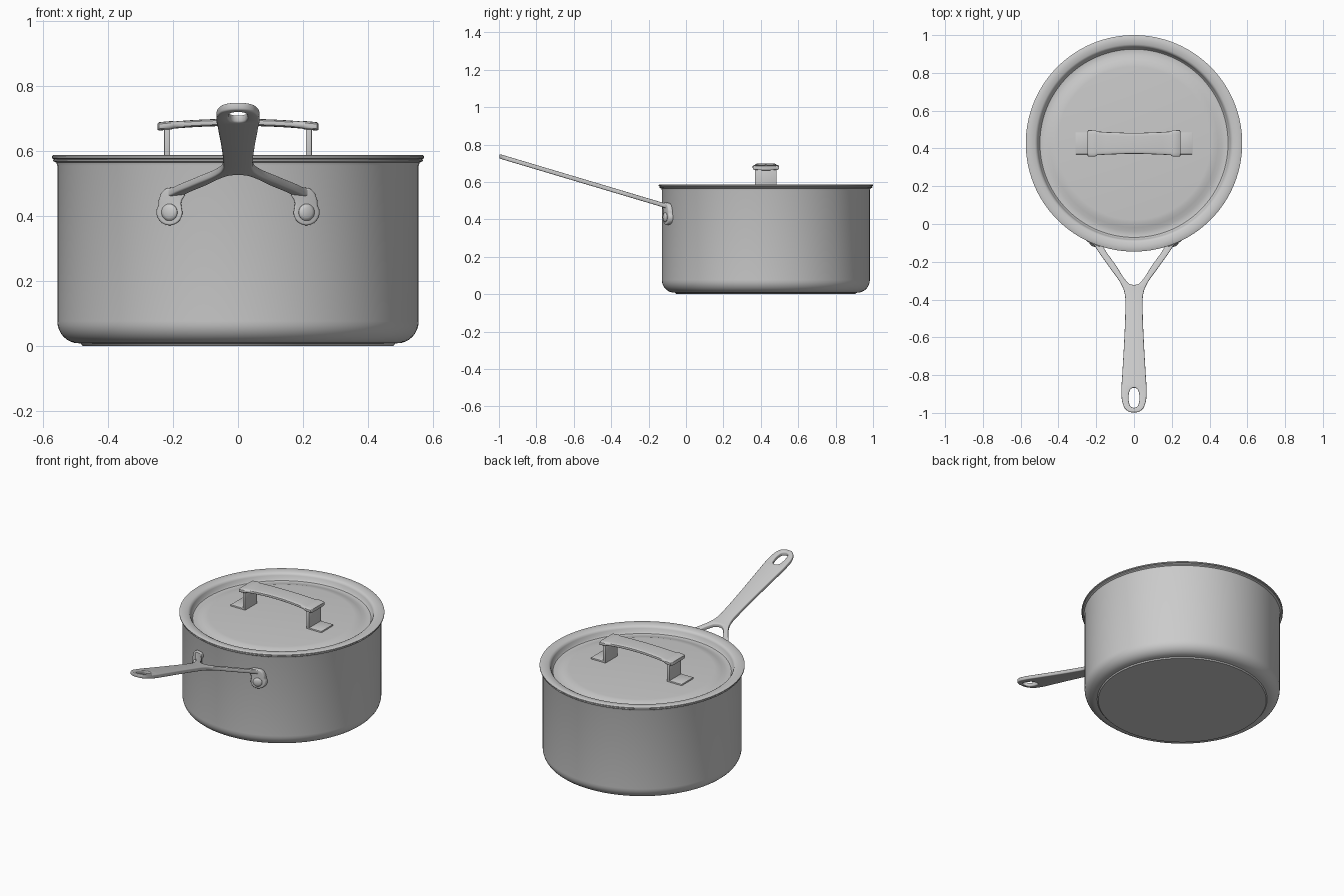
import bpy, bmesh, math
from mathutils import Vector

cube = bpy.data.objects.get("Cube")
if cube:
    bpy.data.objects.remove(cube, do_unlink=True)

CY = 0.427      # pot axis
WALL = 0.556    # pot outer radius

steel = bpy.data.materials.new("brushed_steel")
steel.use_nodes = True
steel.diffuse_color = (0.6, 0.6, 0.6, 1)
steel.node_tree.nodes["Principled BSDF"].inputs["Base Color"].default_value = (0.6, 0.6, 0.6, 1)


def activate(obj):
    bpy.ops.object.select_all(action='DESELECT')
    obj.select_set(True)
    bpy.context.view_layer.objects.active = obj


def finish(obj, angle=35):
    activate(obj)
    bpy.ops.object.shade_smooth_by_angle(angle=math.radians(angle))


def from_bmesh(bm, name, angle=35):
    bmesh.ops.remove_doubles(bm, verts=bm.verts, dist=1e-5)
    bmesh.ops.recalc_face_normals(bm, faces=bm.faces)
    mesh = bpy.data.meshes.new(name)
    bm.to_mesh(mesh)
    bm.free()
    obj = bpy.data.objects.new(name, mesh)
    bpy.context.collection.objects.link(obj)
    mesh.materials.append(steel)
    finish(obj, angle)
    return obj


def lathe(name, profile, steps=128, angle=35):
    """Spin an (r, z) profile round the z axis."""
    bm = bmesh.new()
    vs = [bm.verts.new((r, 0, z)) for r, z in profile]
    es = [bm.edges.new(p) for p in zip(vs, vs[1:])]
    bmesh.ops.spin(bm, geom=vs + es, cent=(0, 0, 0), axis=(0, 0, 1),
                   angle=math.tau, steps=steps, use_duplicate=False)
    return from_bmesh(bm, name, angle)


def plate(name, loops, half, bevel, place):
    """Filled smooth outline with holes, thickened, then mapped by place(x, y, h)."""
    cu = bpy.data.curves.new(name, 'CURVE')
    cu.dimensions, cu.fill_mode = '2D', 'BOTH'
    cu.extrude, cu.bevel_depth, cu.offset = half - bevel, bevel, -bevel
    cu.bevel_resolution, cu.resolution_u = 2, 6
    for pts in loops:
        sp = cu.splines.new('BEZIER')
        sp.bezier_points.add(len(pts) - 1)
        sp.use_cyclic_u = True
        for bp, (x, y) in zip(sp.bezier_points, pts):
            bp.co = (x, y, 0)
            bp.handle_left_type = bp.handle_right_type = 'AUTO'
    obj = bpy.data.objects.new(name, cu)
    bpy.context.collection.objects.link(obj)
    activate(obj)
    bpy.ops.object.convert(target='MESH')
    obj = bpy.context.view_layer.objects.active
    bm = bmesh.new()
    bm.from_mesh(obj.data)
    bpy.data.objects.remove(obj, do_unlink=True)
    for v in bm.verts:
        v.co = Vector(place(*v.co))
    return from_bmesh(bm, name, 50)


def box(name, x0, x1, y0, y1, z0, z1, bevel=0.003):
    bm = bmesh.new()
    bmesh.ops.create_cube(bm, size=1)
    for v in bm.verts:
        v.co = ((x0 + x1) / 2 + v.co.x * (x1 - x0),
                (y0 + y1) / 2 + v.co.y * (y1 - y0),
                (z0 + z1) / 2 + v.co.z * (z1 - z0))
    bmesh.ops.bevel(bm, geom=bm.edges[:], offset=bevel, segments=2,
                    profile=0.5, affect='EDGES')
    return from_bmesh(bm, name)


# Pot: base disc, rounded corner, wall, flared lip and inner wall
corner = [(0.49 + 0.066 * math.sin(a), 0.076 - 0.068 * math.cos(a))
          for a in (i * math.pi / 16 for i in range(9))]
pot = lathe("pot_body", [(0, 0), (0.478, 0), (0.484, 0.007)] + corner +
            [(WALL, 0.555), (0.559, 0.564), (0.569, 0.569), (0.569, 0.574),
             (0.555, 0.575), (0.54, 0.565), (0.54, 0.08), (0.5, 0.025), (0, 0.025)])
pot.location.y = CY

# Lid: flat rim, sunken ring and low raised centre
lid = lathe("lid", [(0, 0.560), (0.405, 0.558), (0.425, 0.556), (0.445, 0.550),
                    (0.465, 0.544), (0.485, 0.541), (0.498, 0.543), (0.506, 0.552),
                    (0.510, 0.570), (0.515, 0.579), (0.524, 0.584), (0.545, 0.587),
                    (0.568, 0.587), (0.573, 0.584), (0.573, 0.578), (0.568, 0.575),
                    (0.525, 0.573), (0.515, 0.535), (0.485, 0.530), (0, 0.545)])
lid.location.y = CY

# Lid handle: posts and feet
for side, s in (("left", 1), ("right", -1)):
    xs = sorted((s * 0.209, s * 0.227))
    box(side + "_lid_post", *xs, CY - 0.058, CY + 0.058, 0.553, 0.675)
    xs = sorted((s * 0.209, s * 0.31))
    box(side + "_lid_foot", *xs, CY - 0.058, CY + 0.058, 0.552, 0.567)

# Lid handle: arched grip with wider collars at its ends
bm = bmesh.new()
rings = []
half_stations = [(0.247, 0.062, 0.010), (0.243, 0.070, 0.013), (0.206, 0.071, 0.013),
                 (0.196, 0.063, 0.011), (0.15, 0.060, 0.011), (0.10, 0.058, 0.011),
                 (0.05, 0.056, 0.011)]
stations = ([(-x, w, h) for x, w, h in half_stations] + [(0, 0.056, 0.011)] +
            half_stations[::-1])
for x, w, h in stations:
    zc = 0.688 - 0.013 * (x / 0.245) ** 2
    ring = []
    for i in range(20):
        a = math.tau * i / 20
        c, s = math.cos(a), math.sin(a)
        ring.append(bm.verts.new((x, CY + w * math.copysign(abs(c) ** 0.35, c),
                                  zc + h * math.copysign(abs(s) ** 0.5, s))))
    rings.append(ring)
for a, b in zip(rings, rings[1:]):
    for i in range(20):
        j = (i + 1) % 20
        bm.faces.new((a[i], a[j], b[j], b[i]))
bm.faces.new(rings[0])
bm.faces.new(rings[-1])
from_bmesh(bm, "lid_grip", 40)

# Long handle: forked plate with a hanging slot, sloping up from the pot
half = [(0.04, -0.985), (0.060, -0.95), (0.066, -0.89), (0.061, -0.78), (0.052, -0.62),
        (0.046, -0.46), (0.047, -0.385), (0.060, -0.335), (0.135, -0.222), (0.205, -0.12),
        (0.22, -0.088), (0.175, -0.088), (0.160, -0.125), (0.095, -0.22),
        (0.038, -0.305), (0.022, -0.318)]
outline = [(0, -0.998)] + half + [(-x, y) for x, y in half[::-1]]
slot = [(0.025 * math.cos(a), -0.92 + 0.025 * math.sin(a) + math.copysign(0.028, math.sin(a)))
        for a in (math.tau * (i + 0.5) / 12 for i in range(12))]


def slope(x, y, h):
    return x, y, 0.738 - 0.298 * (y + 1) + h


plate("long_handle", [outline, slot], 0.012, 0.006, slope)


def wall_y(x):
    return CY - math.sqrt(WALL ** 2 - x * x)


# Riveted pads bent down against the wall
PX, PZ = 0.211, 0.411
pad = [(PX + 0.04 * math.cos(a), PZ + 0.04 * math.sin(a))
       for a in (math.radians(d) for d in range(-200, 31, 23))]
pad += [(0.243, 0.452), (0.228, 0.479), (0.205, 0.487), (0.165, 0.482), (0.163, 0.465),
        (0.174, 0.444)]
for side, s in (("left", 1), ("right", -1)):
    plate(side + "_handle_pad", [[(s * x, z) for x, z in pad]], 0.013, 0.006,
          lambda x, z, h: (x, wall_y(x) - 0.010 + h, z))
    rivet = lathe(side + "_rivet", [(0, 0.010), (0.015, 0.009), (0.022, 0.006),
                                    (0.026, 0.001), (0.026, -0.02), (0, -0.02)], 32)
    rivet.location = (s * PX, wall_y(PX) - 0.023, PZ)
    rivet.rotation_euler = (math.pi / 2, 0, s * math.asin(PX / WALL))
